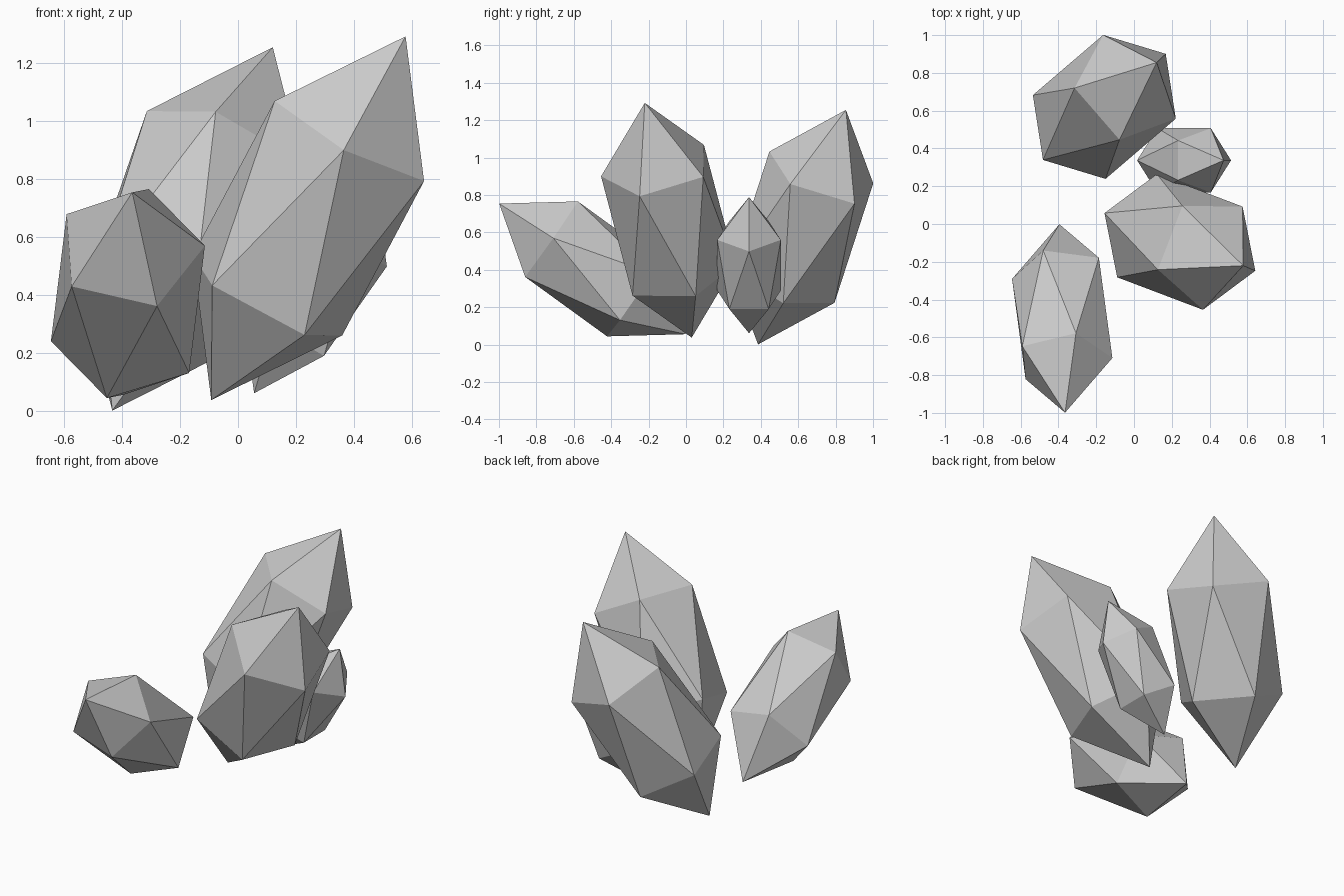
import bpy
from mathutils import Vector, Matrix

if "Cube" in bpy.data.objects:
    bpy.data.objects.remove(bpy.data.objects["Cube"])

STRETCH = 2.1  # length of a crystal relative to its width


def crystal(name, centre, tip, shoulder, radius):
    """Stretched icosahedron aimed at tip, twisted so one upper corner meets shoulder."""
    c = Vector(centre)
    z = (Vector(tip) - c).normalized()
    d = Vector(shoulder) - c
    x = (d - z * d.dot(z)).normalized()
    y = z.cross(x)
    rot = Matrix((x, y, z)).transposed().to_4x4()
    bpy.ops.mesh.primitive_ico_sphere_add(subdivisions=1, radius=1)
    ob = bpy.context.object
    ob.name = name
    ob.data.transform(rot @ Matrix.Diagonal((radius, radius, radius * STRETCH, 1)))
    ob.location = c
    bpy.ops.object.shade_flat()
    return ob


# large crystal leaning right, in the middle
crystal("crystal_middle", (0.243, -0.095, 0.665), (0.577, -0.22, 1.29),
        (0.365, -0.45, 0.90), 0.344)
# large crystal at the back
crystal("crystal_back", (-0.157, 0.62, 0.628), (0.12, 0.855, 1.255),
        (-0.315, 0.72, 1.035), 0.345)
# small crystal at the right
crystal("crystal_small", (0.265, 0.337, 0.425), (0.475, 0.337, 0.79),
        (0.515, 0.337, 0.50), 0.2)
# medium crystal leaning forward
crystal("crystal_front", (-0.38, -0.5, 0.405), (-0.365, -1.0, 0.755),
        (-0.115, -0.71, 0.57), 0.29)
